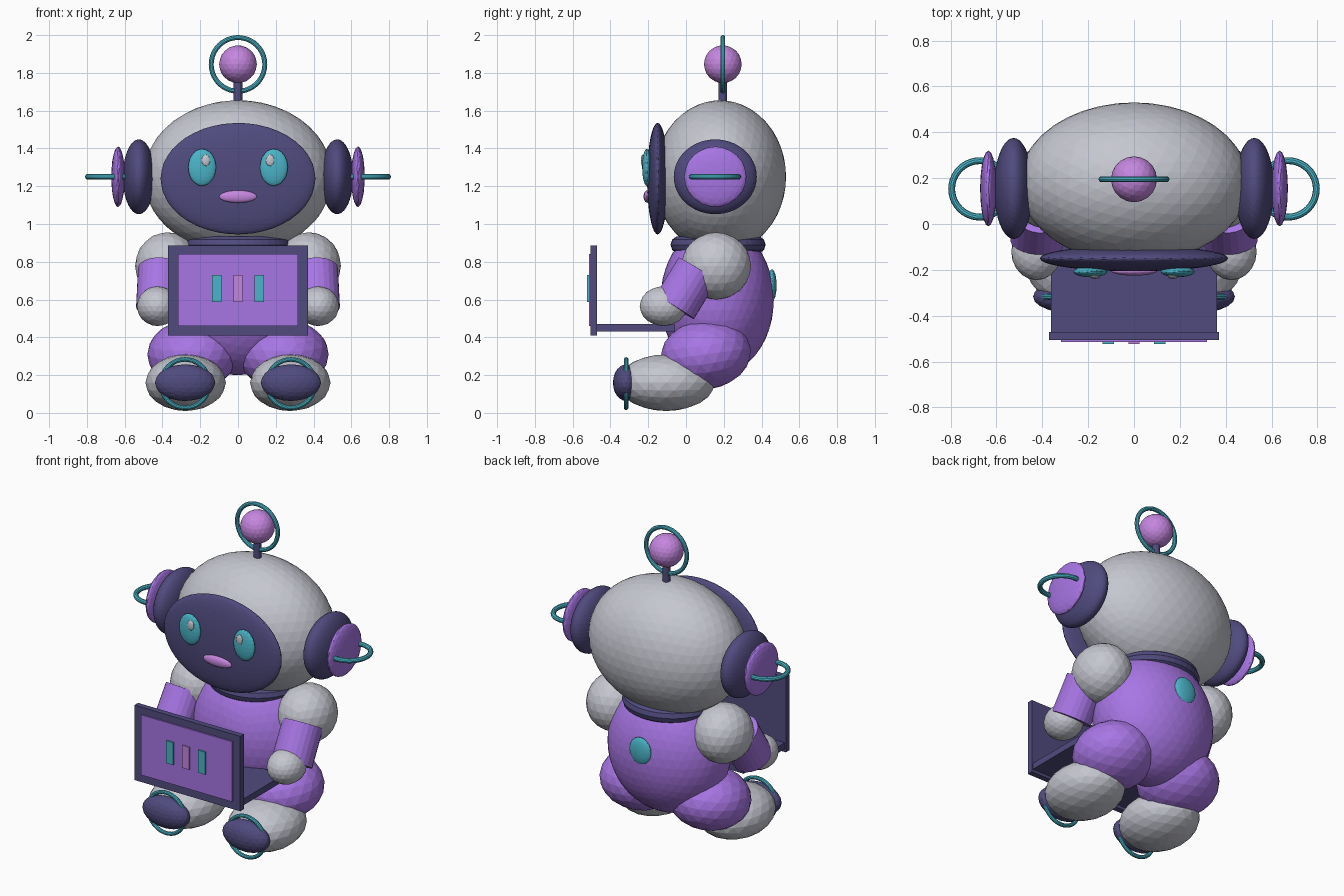
import bpy
import math
from mathutils import Vector

cube = bpy.data.objects.get("Cube")
if cube:
    bpy.data.objects.remove(cube, do_unlink=True)


def material(name, color):
    m = bpy.data.materials.new(name)
    m.use_nodes = True
    m.diffuse_color = (*color, 1)
    m.node_tree.nodes["Principled BSDF"].inputs["Base Color"].default_value = (*color, 1)
    return m


GREY = material("pale grey", (0.56, 0.57, 0.63))
PURPLE = material("purple", (0.39, 0.18, 0.78))
NAVY = material("navy", (0.08, 0.07, 0.21))
TEAL = material("teal", (0.07, 0.46, 0.58))
PINK = material("pink", (0.56, 0.24, 0.74))


def finish(name, mat):
    ob = bpy.context.object
    ob.name = name
    ob.data.materials.append(mat)
    return ob


def ball(name, mat, loc, radii, detail=3, tilt=0):
    bpy.ops.mesh.primitive_ico_sphere_add(subdivisions=detail, radius=1, location=loc,
                                          rotation=(math.radians(tilt), 0, 0))
    ob = finish(name, mat)
    ob.scale = radii
    return ob


def ring(name, mat, loc, major, minor, rot=(0, 0, 0)):
    bpy.ops.mesh.primitive_torus_add(location=loc, rotation=rot, major_radius=major,
                                     minor_radius=minor, major_segments=40, minor_segments=10)
    return finish(name, mat)


def rod(name, mat, a, b, radius, sides=24):
    a, b = Vector(a), Vector(b)
    bpy.ops.mesh.primitive_cylinder_add(vertices=sides, radius=radius, depth=(b - a).length,
                                        location=(a + b) / 2)
    ob = finish(name, mat)
    ob.rotation_euler = (b - a).to_track_quat("Z", "Y").to_euler()
    return ob


def box(name, mat, loc, size):
    bpy.ops.mesh.primitive_cube_add(size=1, location=loc)
    ob = finish(name, mat)
    ob.scale = size
    return ob


UPRIGHT = (math.pi / 2, 0, 0)

# Body, neck and head
ball("body", PURPLE, (0, 0.165, 0.6), (0.38, 0.3, 0.4), 4)
ball("back_button", TEAL, (0, 0.455, 0.675), (0.075, 0.025, 0.085))
neck = ring("neck_ring", NAVY, (0, 0.17, 0.89), 0.205, 0.047)
neck.scale.x = 1.1
ball("head", GREY, (0, 0.18, 1.25), (0.5, 0.35, 0.405), 4)

# Face
ball("face_plate", NAVY, (0, -0.15, 1.24), (0.41, 0.056, 0.295), 4)
ball("mouth", PINK, (0, -0.205, 1.145), (0.1, 0.02, 0.033))

# Antenna
rod("antenna_rod", NAVY, (0, 0.195, 1.6), (0, 0.195, 1.78), 0.023, 12)
ball("antenna_ball", PINK, (0, 0.195, 1.846), (0.1, 0.1, 0.1))
ring("antenna_ring", TEAL, (0, 0.195, 1.845), 0.142, 0.013, UPRIGHT)

# Paired parts
for side, s in (("left", 1), ("right", -1)):
    ball(side + "_eye", TEAL, (s * 0.19, -0.208, 1.3), (0.074, 0.024, 0.098))
    ball(side + "_eye_glint", GREY, (s * 0.17, -0.229, 1.337), (0.023, 0.01, 0.032), 2)

    # Ear
    ball(side + "_ear_muff", NAVY, (s * 0.525, 0.155, 1.25), (0.085, 0.22, 0.198), 4)
    ball(side + "_ear_disc", PURPLE, (s * 0.635, 0.155, 1.25), (0.036, 0.165, 0.16))
    ring(side + "_ear_ring", TEAL, (s * 0.672, 0.153, 1.25), 0.123, 0.015)

    # Arm
    ball(side + "_shoulder", GREY, (s * 0.375, 0.16, 0.778), (0.17, 0.185, 0.178))
    rod(side + "_forearm", PURPLE, (s * 0.41, 0.063, 0.76), (s * 0.42, -0.06, 0.56), 0.12)
    ball(side + "_hand", GREY, (s * 0.425, -0.12, 0.565), (0.11, 0.125, 0.105))
    ring(side + "_wrist_ring", TEAL, (s * 0.425, -0.06, 0.61), 0.085, 0.012)

    # Leg and foot
    ball(side + "_thigh", PURPLE, (s * 0.24, 0.105, 0.31), (0.24, 0.24, 0.185), 3, 8)
    ball(side + "_foot", GREY, (s * 0.277, -0.105, 0.16), (0.213, 0.258, 0.15))
    ball(side + "_toe_cap", NAVY, (s * 0.28, -0.317, 0.16), (0.16, 0.07, 0.097))
    ring(side + "_foot_ring", TEAL, (s * 0.28, -0.317, 0.155), 0.128, 0.012, UPRIGHT)

# Laptop
box("laptop_base", NAVY, (0, -0.28, 0.45), (0.724, 0.44, 0.04))
box("laptop_screen", NAVY, (0, -0.488, 0.648), (0.74, 0.036, 0.474))
box("laptop_panel", PURPLE, (0, -0.51, 0.65), (0.636, 0.009, 0.38))
for name, mat, x in (("left", TEAL, 0.112), ("middle", PINK, 0), ("right", TEAL, -0.112)):
    box(name + "_panel_bar", mat, (x, -0.519, 0.658), (0.05, 0.009, 0.142))
